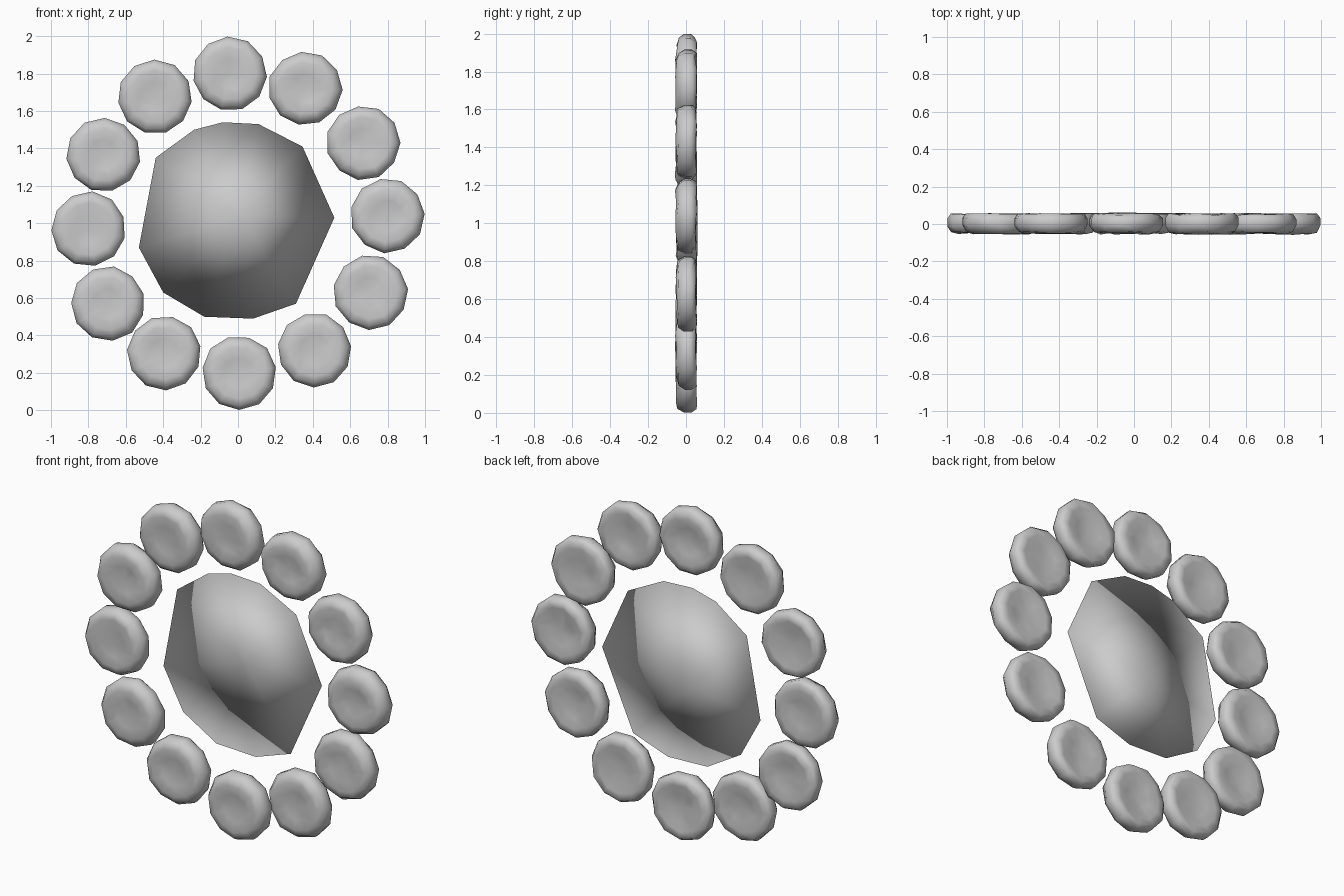
import bpy, bmesh, math, random

if "Cube" in bpy.data.objects:
    bpy.data.objects.remove(bpy.data.objects["Cube"])

random.seed(4)


def finish(name, bm):
    bmesh.ops.recalc_face_normals(bm, faces=bm.faces)
    for f in bm.faces:
        f.smooth = True
    me = bpy.data.meshes.new(name)
    bm.to_mesh(me)
    bm.free()
    ob = bpy.data.objects.new(name, me)
    bpy.context.collection.objects.link(ob)
    return ob


def lathe(name, rings, front, back):
    """Skin rings of points from a front centre point to a back centre point."""
    bm = bmesh.new()
    loops = [[bm.verts.new(p) for p in ring] for ring in rings]
    n = len(loops[0])
    a, b = bm.verts.new(front), bm.verts.new(back)
    for i in range(n):
        j = (i + 1) % n
        bm.faces.new((a, loops[0][i], loops[0][j]))
        bm.faces.new((b, loops[-1][j], loops[-1][i]))
        for p, q in zip(loops, loops[1:]):
            bm.faces.new((p[i], q[i], q[j], p[j]))
    return finish(name, bm)


# Central disc: thin, almost flat, set level with the backs of the pebbles
outline = [(-0.08, 1.54), (0.11, 1.53), (0.345, 1.41), (0.515, 1.03),
           (0.31, 0.57), (0.08, 0.49), (-0.18, 0.50), (-0.40, 0.63),
           (-0.53, 0.87), (-0.44, 1.35), (-0.235, 1.5)]
hub = [(0.01 + 0.02 * (x - 0.01), 0.05, 1.03 + 0.02 * (z - 1.03)) for x, z in outline]
lathe("centre_disc", [hub, [(x, 0.055, z) for x, z in outline]],
      (0.01, 0.049, 1.03), (-0.07, 0.061, 0.96))

# Ring of twelve irregular pebbles with dished faces
centres = [(-0.045, 1.80), (0.36, 1.72), (0.67, 1.43), (0.80, 1.04),
           (0.71, 0.63), (0.41, 0.32), (0.005, 0.20), (-0.395, 0.305),
           (-0.695, 0.57), (-0.80, 0.97), (-0.72, 1.365), (-0.445, 1.675)]
profile = [(0.08, -0.042), (0.14, -0.052), (0.178, -0.042), (0.198, -0.008),
           (0.198, 0.03), (0.18, 0.052), (0.14, 0.053), (0.08, 0.042)]
SIDES = 11
for k, (cx, cz) in enumerate(centres):
    start = math.atan2(cz - 1, cx)
    wobble = [random.uniform(-0.003, 0.004) for _ in range(SIDES)]
    rings = []
    for r, y in profile:
        ring = []
        for i in range(SIDES):
            t = start + math.tau * i / SIDES
            rr = r + (wobble[i] if i else 0)
            yy = y + random.uniform(-0.006, 0.006)
            ring.append((cx + rr * math.cos(t), yy, cz + rr * math.sin(t)))
        rings.append(ring)
    lathe(f"pebble_{k + 1}", rings, (cx, -0.037, cz), (cx, 0.034, cz))
